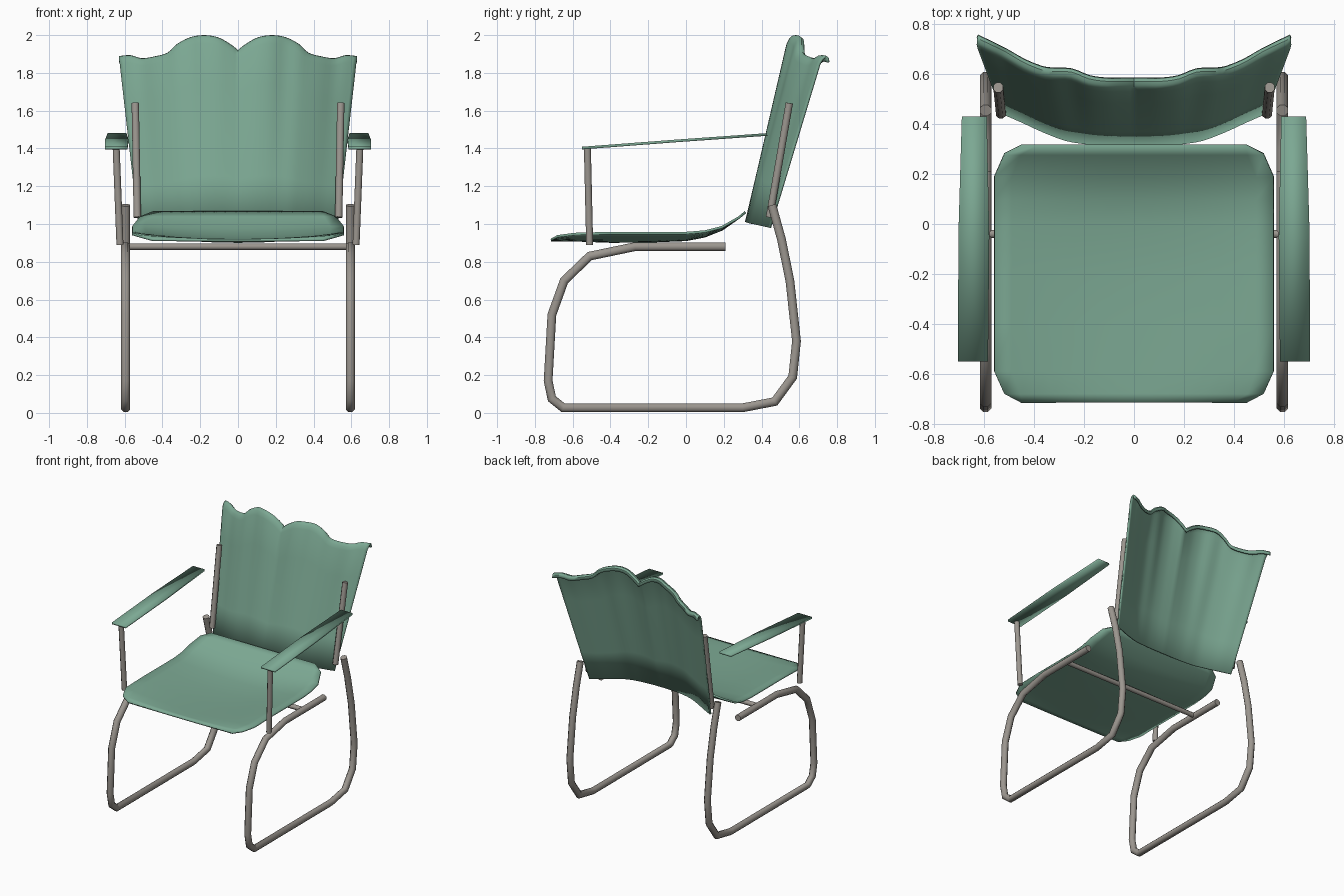
import bpy, bmesh, math
from mathutils import Vector

if "Cube" in bpy.data.objects:
    bpy.data.objects.remove(bpy.data.objects["Cube"])


def material(name, rgb):
    m = bpy.data.materials.new(name)
    m.diffuse_color = (*rgb, 1.0)
    m.use_nodes = True
    m.node_tree.nodes["Principled BSDF"].inputs["Base Color"].default_value = m.diffuse_color
    return m


GREEN = material("sage green paint", (0.20, 0.39, 0.29))
METAL = material("warm grey metal", (0.33, 0.305, 0.275))


def finish(name, bm, mat, thickness=0.0, angle=40):
    bmesh.ops.recalc_face_normals(bm, faces=bm.faces)
    me = bpy.data.meshes.new(name)
    bm.to_mesh(me)
    bm.free()
    me.materials.append(mat)
    ob = bpy.data.objects.new(name, me)
    bpy.context.collection.objects.link(ob)
    bpy.ops.object.select_all(action='DESELECT')
    ob.select_set(True)
    bpy.context.view_layer.objects.active = ob
    if thickness:
        s = ob.modifiers.new("thickness", 'SOLIDIFY')
        s.thickness = thickness
        s.offset = 0
    bpy.ops.object.shade_smooth_by_angle(angle=math.radians(angle))
    return ob


def sheet(name, rows, mat, thickness):
    """Surface through rows of points."""
    bm = bmesh.new()
    grid = [[bm.verts.new(p) for p in row] for row in rows]
    for a, b in zip(grid, grid[1:]):
        for i in range(len(a) - 1):
            bm.faces.new((a[i], a[i + 1], b[i + 1], b[i]))
    return finish(name, bm, mat, thickness)


def tube(name, path, r, sides=8):
    """Capped round tube along a path, with mitred bends."""
    pts = [Vector(p) for p in path]
    n = len(pts)
    bm = bmesh.new()
    rings = []
    for i, p in enumerate(pts):
        d0 = (pts[i] - pts[i - 1]).normalized() if i else (pts[1] - pts[0]).normalized()
        d1 = (pts[i + 1] - pts[i]).normalized() if i < n - 1 else d0
        t = (d0 + d1).normalized()
        ref = Vector((0, 1, 0)) if abs(t.x) > 0.9 else Vector((1, 0, 0))
        a = (ref - t * ref.dot(t)).normalized()
        b = t.cross(a)
        m = r / max(d0.dot(t), 0.5)
        rings.append([bm.verts.new(p + a * math.cos(k) * r + b * math.sin(k) * m)
                      for k in (2 * math.pi * (j + 0.5) / sides for j in range(sides))])
    for a, b in zip(rings, rings[1:]):
        for j in range(sides):
            bm.faces.new((a[j], a[(j + 1) % sides], b[(j + 1) % sides], b[j]))
    bm.faces.new(rings[0])
    bm.faces.new(rings[-1])
    return finish(name, bm, METAL, angle=50)


def refine(pts, steps=3):
    """Catmull-Rom curve through points."""
    p = [Vector(q) for q in pts]
    p = [2 * p[0] - p[1]] + p + [2 * p[-1] - p[-2]]
    out = []
    for i in range(1, len(p) - 2):
        a, b, c, d = p[i - 1:i + 3]
        for k in range(steps):
            t = k / steps
            out.append(0.5 * (2 * b + (c - a) * t + (2 * a - 5 * b + 4 * c - d) * t * t
                              + (3 * b - a - 3 * c + d) * t ** 3))
    return out + [p[-2]]


# side frames, arm posts, armrests and back posts
FRAME = [(0.21, 0.88), (-0.27, 0.88), (-0.51, 0.83), (-0.645, 0.70), (-0.71, 0.52),
         (-0.73, 0.17), (-0.71, 0.075), (-0.65, 0.027), (0.30, 0.027), (0.47, 0.06),
         (0.565, 0.19), (0.585, 0.38), (0.55, 0.70), (0.505, 0.92), (0.455, 1.10)]
ARM = [(-0.55, 0.585, 0.705, 1.402), (-0.05, 0.58, 0.704, 1.440), (0.43, 0.59, 0.69, 1.474)]
for s, side in ((-1, "left"), (1, "right")):
    tube(side + "_frame", [(s * 0.595, y, z) for y, z in FRAME], 0.025)
    tube(side + "_arm_post", [(s * 0.625, -0.51, 0.89), (s * 0.645, -0.522, 1.402)], 0.02)
    tube(side + "_back_post", [(s * 0.533, 0.442, 1.035), (s * 0.544, 0.547, 1.64)], 0.021)
    sheet(side + "_armrest", [[(s * a, y, z), (s * b, y, z)] for y, a, b, z in ARM],
          GREEN, 0.014)

# crossbar under the seat
tube("seat_crossbar", [(-0.59, -0.04, 0.88), (0.59, -0.04, 0.88)], 0.018)

# dished seat: y, half width, edge height, dish depth
SEAT = [(-0.715, 0.45, 0.915, 0.0), (-0.68, 0.52, 0.935, 0.02), (-0.59, 0.56, 0.947, 0.033),
        (-0.4, 0.56, 0.952, 0.045), (-0.2, 0.56, 0.952, 0.044), (0.0, 0.56, 0.952, 0.036),
        (0.1, 0.56, 0.96, 0.025), (0.19, 0.56, 0.983, 0.012), (0.28, 0.52, 1.034, 0.0),
        (0.315, 0.45, 1.063, 0.0)]
US = [i / 8 for i in range(-8, 9)]
sheet("seat", [[(u * w, y, z - d * (1 - u * u)) for u in US] for y, w, z, d in SEAT],
      GREEN, 0.013)

# scalloped back: top edge (x, y, z) and bottom edge, one half
TOP = refine([(0, 0.545, 1.915), (0.05, 0.545, 1.952), (0.11, 0.545, 1.984), (0.18, 0.555, 1.994),
              (0.25, 0.582, 1.984), (0.32, 0.585, 1.948), (0.37, 0.592, 1.902), (0.44, 0.62, 1.882),
              (0.51, 0.66, 1.872), (0.57, 0.69, 1.888), (0.628, 0.718, 1.884)])
BOTTOM = refine([(0, 0.318, 1.01), (0.05, 0.318, 1.01), (0.1, 0.319, 1.009), (0.155, 0.322, 1.008),
                 (0.215, 0.328, 1.006), (0.27, 0.338, 1.003), (0.32, 0.355, 1.0),
                 (0.38, 0.38, 0.994), (0.44, 0.408, 0.988), (0.49, 0.43, 0.983),
                 (0.525, 0.445, 0.98)])


def mirrored(half):
    return [(-p.x, p.y, p.z) for p in reversed(half[1:])] + [tuple(p) for p in half]


rows = [mirrored([b.lerp(t, f) for b, t in zip(BOTTOM, TOP)]) for f in (0, 0.25, 0.5, 0.75, 0.96)]
# rolled lip along the top
for dy, dz in ((0.004, -0.012), (0.014, -0.002), (0.025, 0.0), (0.034, -0.008), (0.036, -0.028)):
    rows.append(mirrored([t + Vector((0, dy, dz)) for t in TOP]))
sheet("backrest", rows, GREEN, 0.012)
